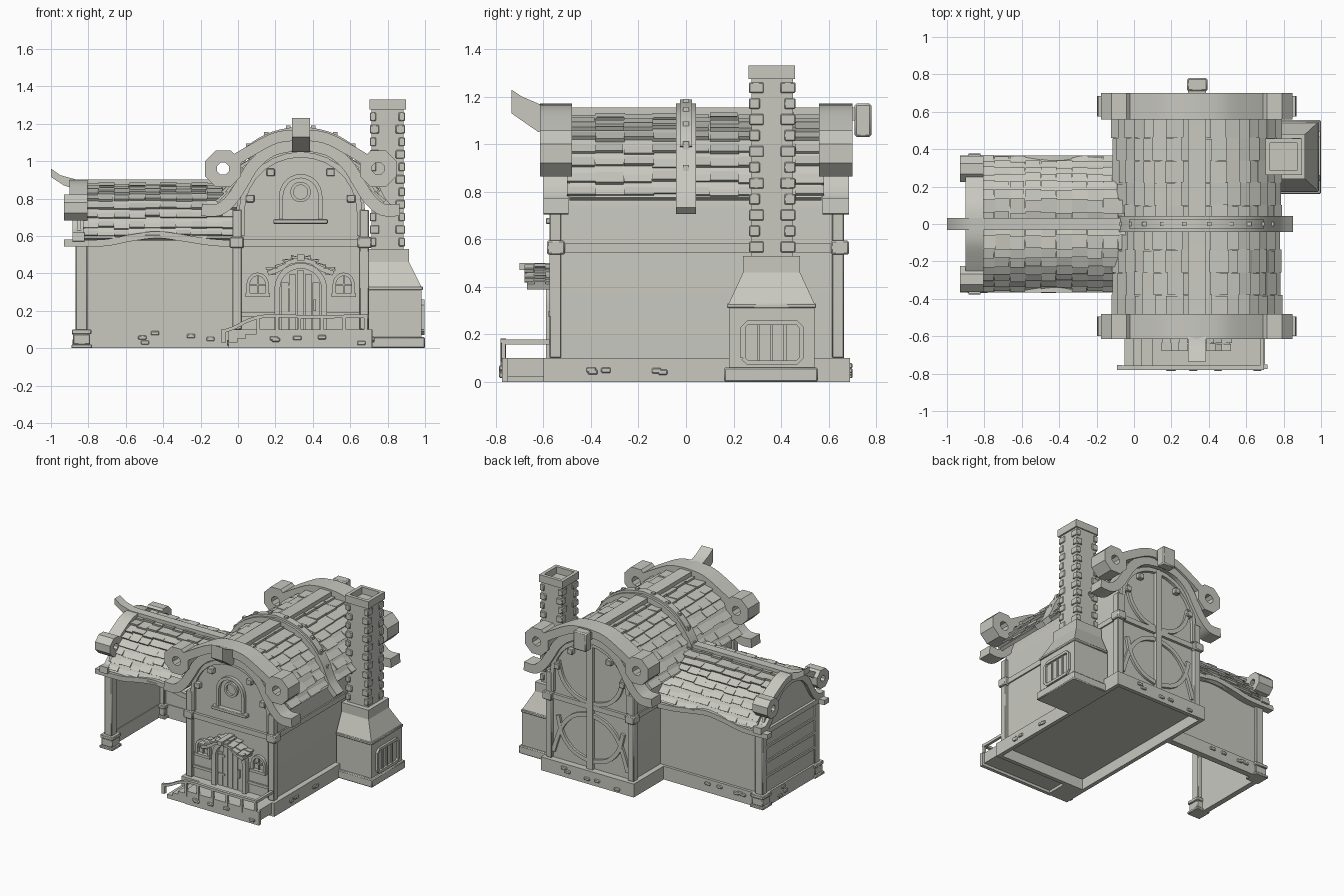
import bpy, bmesh, math, random
from mathutils import Vector as V

random.seed(4)
if "Cube" in bpy.data.objects:
    bpy.data.objects.remove(bpy.data.objects["Cube"])

clay = bpy.data.materials.new("pale_clay")
clay.use_nodes = True
COLOR = (0.58, 0.58, 0.53, 1)
clay.diffuse_color = COLOR
clay.node_tree.nodes["Principled BSDF"].inputs["Base Color"].default_value = COLOR
CX = 0.335                                   # centre line of the main hall
HALL = lambda u, v, w: (CX + u, w, v)        # section across the hall, depth along y
WING = lambda u, v, w: (w, u, v)             # section across the wing, depth along x
FRONT = lambda u, v, w: (u, w, v)


def finish(name, bm, bevel=0):
    bmesh.ops.recalc_face_normals(bm, faces=bm.faces)
    me = bpy.data.meshes.new(name)
    bm.to_mesh(me)
    bm.free()
    ob = bpy.data.objects.new(name, me)
    me.materials.append(clay)
    bpy.context.collection.objects.link(ob)
    if bevel:
        mod = ob.modifiers.new("bevel", "BEVEL")
        mod.width, mod.segments = bevel, 1
    return ob


def loft(bm, a, b):
    n = len(a)
    va, vb = [bm.verts.new(p) for p in a], [bm.verts.new(p) for p in b]
    bm.faces.new(va)
    bm.faces.new(vb[::-1])
    for i in range(n):
        j = (i + 1) % n
        bm.faces.new((va[j], va[i], vb[i], vb[j]))


def prism(name, frame, pts, w0, w1, bevel=0):
    bm = bmesh.new()
    loft(bm, [frame(u, v, w0) for u, v in pts], [frame(u, v, w1) for u, v in pts])
    return finish(name, bm, bevel)


def boxes(name, specs, bevel=0):
    bm = bmesh.new()
    for x0, x1, y0, y1, z0, z1 in specs:
        sq = [(x0, y0), (x1, y0), (x1, y1), (x0, y1)]
        loft(bm, [(x, y, z0) for x, y in sq], [(x, y, z1) for x, y in sq])
    return finish(name, bm, bevel)


def smooth(pts, n=4):
    # rounded path through a few points
    p = [V(q) for q in [pts[0], *pts, pts[-1]]]
    out = []
    for i in range(1, len(p) - 2):
        for k in range(n):
            t = k / n
            a, b, c, d = p[i - 1:i + 3]
            out.append(b + (c - a) * t / 2 + (2 * a - 5 * b + 4 * c - d) * t * t / 2
                       + (3 * b - a - 3 * c + d) * t ** 3 / 2)
    return out + [p[-2]]


def ribbon(name, frame, path, t, w0, w1):
    path = [V(p) for p in path]
    up, low = [], []
    for i, p in enumerate(path):
        d = (path[min(i + 1, len(path) - 1)] - path[max(i - 1, 0)]).normalized()
        n = V((-d.y, d.x)) * t / 2
        up.append(p + n)
        low.append(p - n)
    return prism(name, frame, up + low[::-1], w0, w1)


def mirrored(half):
    return [(-u, v) for u, v in half[:0:-1]] + [(u, v) for u, v in half]


def arch(c, w, z0, zs, zt, n=14):
    # upright sides with a rounded head
    head = [(c - w * math.cos(math.pi * i / n), zs + (zt - zs) * math.sin(math.pi * i / n))
            for i in range(n + 1)]
    return [(c - w, z0)] + head + [(c + w, z0)]


def ring(name, frame, c, ro, ri, w0, w1, n=8):
    bm = bmesh.new()
    pt = lambda r, k: (c[0] + r * math.cos((k + .5) * math.tau / n), c[1] + r * math.sin((k + .5) * math.tau / n))
    for k in range(n):
        q = [pt(ro, k), pt(ro, k + 1), pt(ri, k + 1), pt(ri, k)]
        loft(bm, [frame(u, v, w0) for u, v in q], [frame(u, v, w1) for u, v in q])
    bmesh.ops.remove_doubles(bm, verts=bm.verts, dist=1e-5)
    return finish(name, bm)


def tiles(name, frame, half, a, b, cols, rows, t=0.018):
    # rows of overlapping shingles on both slopes, with a thin deck below
    path = smooth(half)
    ribbon(name + "_deck", frame, mirrored([(p.x, p.y - 0.02) for p in path]), 0.025, a + .01, b - .01)
    bm = bmesh.new()
    at = lambda f: path[round(f * (len(path) - 1))]
    for s in (-1, 1):
        for r in range(rows):
            p0, p1 = at(r / rows), at((r + 1) / rows)
            d = p1 - p0
            n = V((-d.y, d.x)).normalized()
            for c in range(cols):
                w0, w1 = (a + (b - a) * (c + k) / cols for k in (0, 1))
                lift = t * (0.5 + 0.35 * ((c + r) % 2) + random.uniform(0, .3))
                end = p1 + d * random.uniform(.02, .22)
                top, bot = p0 - n * t * .4, end + n * lift
                q = [top, bot, bot - n * t, top - n * t * .5]
                k = random.uniform(-.006, .006)
                loft(bm, [frame(s * p.x, p.y, w0) for p in q], [frame(s * p.x, p.y, w1 + k) for p in q])
    return finish(name, bm)


def bargeboard(name, frame, s, top, w0, w1, out=0):
    # double arched board with scrolls and flared feet
    fit = lambda pts: [(u * s, top + (v - 1.15) * s) for u, v in pts]
    low = [(0, 1.085), (.15, 1.055), (.25, .975), (.31, .88), (.37, .79), (.44, .735), (.53, .735)]
    high = [(0, 1.135), (.13, 1.12), (.26, 1.055), (.36, .995)]
    ribbon(name + "_lower", frame, mirrored([tuple(p) for p in smooth(fit(low))]), .065 * s, w0 + .015, w1 - .015)
    ribbon(name + "_upper", frame, mirrored([tuple(p) for p in smooth(fit(high))]), .06 * s, w0, w1)
    for side in (-1, 1):
        c = fit([(side * .415, .955)])[0]
        ring(name + "_scroll", frame, c, .105 * s, .035 * s, w0 - out, w1)


def stones(name, x, y, n):
    # odd stones standing proud of a plinth face; one of x, y is a fixed value
    out = []
    for _ in range(n):
        px = random.uniform(*x) if isinstance(x, tuple) else x
        py = random.uniform(*y) if isinstance(y, tuple) else y
        hx, hy = (.022, .01) if isinstance(x, tuple) else (.01, .02)
        z = random.uniform(.012, .07)
        out.append((px - hx, px + hx, py - hy, py + hy, z, z + .022))
    boxes(name, out, .004)


# --- main hall: plinth ring, body, posts, bands
boxes("hall_plinth", [(-.05, .72, -.6, -.57, 0, .1), (-.05, .72, .66, .69, 0, .1),
                      (-.05, -.02, -.57, .66, 0, .1), (.69, .72, -.57, .66, 0, .1),
                      (-.03, .7, -.58, .67, .08, .1)])
prism("hall_walls", HALL, arch(0, .345, .09, .73, 1.06), -.55, .64)
boxes("corner_posts", [(x, x + .05, y, y + .05, .1, .74) for x in (-.03, .65) for y in (-.575, .615)], .004)
boxes("corner_blocks", [(x, x + .075, y, y + .075, .535, .595) for x in (-.045, .64) for y in (-.585, .61)], .006)
boxes("hall_band", [(-.02, .69, -.57, .66, .545, .583)])
for y0, y1 in ((-.572, -.55), (.64, .662)):
    ribbon("gable_trim", FRONT, arch(CX, .315, .6, .73, 1.035), .03, y0, y1)
    boxes("gable_pegs", [(CX + u - .022, CX + u + .022, y0 - .012, y1 + .012, z - .02, z + .02)
                         for u, z in ((-.27, .8), (-.16, .94), (.16, .94), (.27, .8))], .004)

# --- hall roof
hall_roof = [(0, 1.125), (.15, 1.095), (.27, 1.02), (.36, .91), (.435, .79)]
tiles("hall_shingles", HALL, hall_roof, -.5, .58, 9, 8)
bargeboard("front_barge", HALL, 1, 1.155, -.615, -.48)
bargeboard("back_barge", HALL, 1, 1.155, .56, .7)
hoop = smooth([(0, 1.15), (.15, 1.12), (.28, 1.045), (.37, .93), (.43, .8), (.5, .72)])
ribbon("roof_hoop", HALL, mirrored([tuple(p) for p in hoop]), .04, -.042, .042)
ribbon("roof_hoop_cap", HALL, mirrored([(p.x, p.y + .025) for p in hoop[:12]]), .025, -.025, .025)
boxes("hoop_studs", [(CX + s * p.x - .012, CX + s * p.x + .012, -.012, .012, p.y, p.y + .05)
                     for p in hoop[2:17:3] for s in (-1, 1)])
prism("hall_ridge", WING, [(-.735, 1.23), (-.69, 1.2), (-.62, 1.17), (-.5, 1.155), (.72, 1.155),
                           (.72, 1.1), (-.55, 1.1), (-.62, 1.05), (-.735, 1.13)], .29, .385)
boxes("ridge_end_block", [(.283, .392, .71, .78, 1.03, 1.17)], .008)

# --- back gable timbers
boxes("back_post", [(CX - .025, CX + .025, .64, .665, .1, 1.03)])
for s in (-1, 1):
    for za, zb in ((.58, .92), (.15, .52)):
        path = [(CX + s * u, za + (zb - za) * v) for u, v in ((.02, .02), (.14, .12), (.23, .38), (.27, .75))]
        ribbon("back_brace", FRONT, smooth(path), .03, .64, .658)
    ribbon("lower_brace", FRONT, smooth([(CX + s * .02, .5), (CX + s * .14, .46), (CX + s * .24, .35),
                                         (CX + s * .31, .15)]), .03, .64, .657)

# --- gable window
ribbon("gable_window_frame", FRONT, arch(CX, .105, .69, .81, .92), .022, -.575, -.55)
ring("round_window", FRONT, (CX, .835), .055, .038, -.568, -.55, 16)
boxes("gable_window_sill", [(.19, .48, -.59, -.55, .665, .69)], .004)

# --- door, canopy and side windows
ribbon("door_frame", FRONT, arch(CX, .125, .1, .32, .44), .03, -.59, -.55)
prism("door_leaf", FRONT, arch(CX, .112, .1, .32, .427), -.558, -.55)
boxes("door_planks", [(CX - .104 + i * .042, CX - .066 + i * .042, -.568, -.55, .1,
                       (.35, .395, .415, .395, .35)[i]) for i in range(5)])
boxes("door_handle", [(.405, .418, -.585, -.565, .2, .26)])
boxes("door_hinges", [(.235, .29, -.574, -.565, z, z + .015) for z in (.18, .32)])
tiles("canopy_shingles", HALL, [(0, .49), (.06, .48), (.11, .445), (.175, .42)], -.68, -.55, 3, 4, .014)
boxes("canopy_ridge", [(CX - .02, CX + .02, -.7, -.55, .47, .5)])
boxes("canopy_brackets", [(CX + s * .145 - .012, CX + s * .145 + .012, -.65, -.55, .39, .42) for s in (-1, 1)])
for c in (.105, .565):
    ribbon("side_window_frame", FRONT, arch(c, .05, .29, .34, .395), .018, -.572, -.55)
    boxes("side_window_bars", [(c - .065, c + .065, -.58, -.55, .275, .295),
                               (c - .004, c + .004, -.563, -.55, .29, .385),
                               (c - .045, c + .045, -.563, -.55, .335, .343)])
boxes("front_rail_band", [(.02, .2, -.562, -.55, .17, .19), (.47, .65, -.562, -.55, .17, .19)])

# --- porch, steps and railing
boxes("porch", [(.1, .7, -.77, -.59, .02, .1), (.1, .715, -.775, -.75, 0, .1)])
boxes("porch_steps", [(-.05 + i * .045, .12, -.77, -.59, 0, .03 + i * .023) for i in range(3)])
rail = smooth([(-.08, .09), (-.02, .11), (.06, .15), (.16, .172), (.4, .168), (.695, .172)])
ribbon("hand_rail", FRONT, rail, .018, -.78, -.757)
boxes("rail_posts", [(x, x + .018, -.777, -.76, .06, z) for x, z in
                     ((.1, .155), (.2, .165), (.32, .165), (.44, .165), (.56, .165), (.675, .165))]
      + [(-.09, -.065, -.78, -.755, .03, .1)])
boxes("side_rail", [(.675, .695, -.77, -.57, .158, .178)])

# --- wing: open front, back wall, end wall
boxes("wing_plinth", [(-.87, -.03, .29, .335, 0, .1), (-.875, -.835, -.33, .335, 0, .1)])
boxes("wing_back_wall", [(-.86, 0, .295, .315, .09, .62)])
prism("wing_end_wall", WING, arch(0, .305, .09, .6, .845), -.86, -.84)
boxes("end_wall_battens", [(-.87, -.86, -.3, .3, z, z + .02) for z in (.21, .32, .43, .54)])
boxes("wing_posts", [(-.868, -.805, y, y + .06, .05, .56) for y in (-.345, .275)], .005)
for h, z0, z1 in ((.055, 0, .02), (.045, .02, .075), (.052, .075, .1)):
    boxes("post_base", [(-.836 - h, -.836 + h, -.315 - h, -.315 + h, z0, z1)], .004)
    boxes("back_post_base", [(-.836 - h, -.836 + h, .305 - h, .305 + h, z0, z1)], .004)
wave = smooth([(-.93, .563), (-.72, .563), (-.57, .59), (-.43, .607), (-.3, .59), (-.15, .567), (0, .557)])
for y in (-.365, .31):
    ribbon("wing_eave_beam", FRONT, wave, .036, y, y + .055)
boxes("wing_end_beam", [(-.88, -.83, -.35, .35, .545, .58)])

# --- wing roof
tiles("wing_shingles", WING, [(u * .8, .88 + (v - 1.125) * .83) for u, v in hall_roof], -.83, 0, 10, 8, .016)
bargeboard("wing_barge", WING, .71, .89, -.9, -.805, .03)
prism("wing_ridge", FRONT, [(-1, .96), (-.95, .925), (-.87, .903), (0, .903), (0, .85), (-.87, .85),
                            (-.93, .87), (-1, .915)], -.032, .032)

# --- chimney
boxes("chimney_plinth", [(.7, 1, .16, .555, 0, .06)], .006)
boxes("chimney_base", [(.69, .98, .18, .54, .06, .31)])
boxes("chimney_base_band", [(.69, .988, .172, .548, .31, .33)], .004)
bm = bmesh.new()
square = lambda x1, y0, y1, z: [(.69, y0, z), (x1, y0, z), (x1, y1, z), (.69, y1, z)]
loft(bm, square(.98, .18, .54, .33), square(.915, .24, .48, .46))
loft(bm, square(.915, .24, .48, .46), square(.915, .24, .48, .53))
finish("chimney_shoulder", bm)
boxes("chimney_stack", [(.715, .885, .275, .45, .53, 1.28)])
quoins = []
for i in range(11):
    z, long = .545 + i * .067, .05 if i % 2 else .034
    for x, sx in ((.705, 1), (.893, -1)):
        for y, sy in ((.265, 1), (.46, -1)):
            xs, ys = sorted((x, x + sx * long)), sorted((y, y + sy * (.084 - long + .012)))
            quoins.append((*xs, *ys, z, z + .045))
boxes("chimney_quoins", quoins, .004)
boxes("chimney_cap", [(.702, .727, .262, .458, 1.275, 1.33), (.872, .897, .262, .458, 1.275, 1.33),
                      (.727, .872, .262, .287, 1.275, 1.33), (.727, .872, .433, .458, 1.275, 1.33)])
# stove hatch with bars
hatch = [(.24, .1), (.26, .08), (.465, .08), (.485, .1), (.485, .23), (.465, .25), (.26, .25), (.24, .23), (.24, .1)]
ribbon("hatch_frame", WING, hatch, .02, .98, .996)
boxes("hatch_bars", [(.98, .988, y, y + .012, .085, .245) for y in (.3, .355, .41)])

# --- loose stones on the plinths
stones("front_stones", (.1, .68), -.776, 5)
stones("right_stones", .72, (-.5, .1), 5)
stones("left_stones", -.05, (-.5, .2), 4)
stones("back_stones", (0, .68), .69, 5)
stones("wing_inner_stones", (-.75, -.1), .29, 5)
stones("wing_back_stones", (-.75, -.1), .335, 5)
stones("wing_end_stones", -.875, (-.25, .22), 3)

bpy.ops.object.select_all(action="DESELECT")
for ob in bpy.context.collection.objects:
    if ob.type == "MESH":
        ob.select_set(True)
        bpy.context.view_layer.objects.active = ob
bpy.ops.object.shade_smooth_by_angle(angle=math.radians(28))
